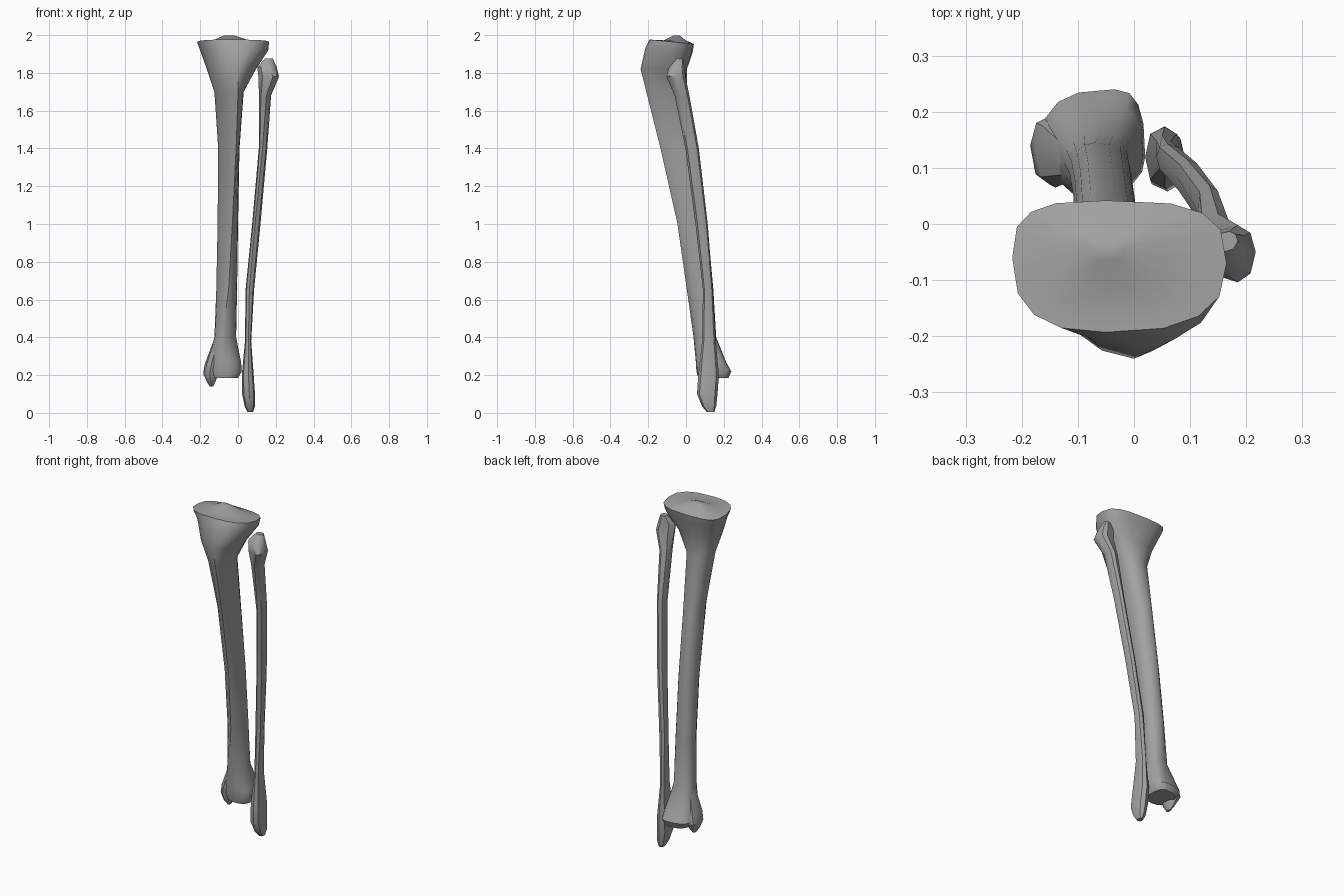
import bpy, bmesh, math

# Each section: z, then x,y of the front, right, back and left extremes, then corner fullness
TIBIA = [
    (.185, -.07, .065, .0, .12, -.04, .225, -.14, .13, 2.4),
    (.22, -.06, .055, .02, .12, -.035, .24, -.165, .14, 2.2),
    (.27, -.07, .052, .016, .12, -.04, .212, -.16, .14, 2.1),
    (.40, -.085, .04, -.01, .11, -.06, .16, -.125, .11, 1.9),
    (.65, -.05, .005, -.005, .09, -.07, .145, -.115, .09, 1.6),
    (1.0, -.03, -.045, .0, .055, -.065, .113, -.108, .05, 1.55),
    (1.4, -.01, -.135, .008, -.01, -.06, .062, -.105, -.01, 1.55),
    (1.7, .0, -.21, .03, -.08, -.05, .005, -.125, -.07, 1.65),
    (1.82, .0, -.24, .095, -.08, -.04, .005, -.165, -.07, 1.8),
    (1.92, .01, -.215, .16, -.07, -.05, .035, -.20, -.06, 2.2),
    (1.965, -.05, -.193, .165, -.07, -.05, .042, -.217, -.06, 2.6),
]
MALLEOLUS = [
    (.14, -.14, .105, -.13, .12, -.14, .135, -.15, .12, 2),
    (.165, -.145, .085, -.12, .12, -.145, .16, -.165, .12, 2),
    (.21, -.15, .07, -.10, .12, -.145, .195, -.185, .14, 2.2),
    (.26, -.14, .065, -.10, .12, -.13, .19, -.175, .135, 2.2),
    (.40, -.105, .08, -.09, .11, -.10, .14, -.123, .11, 2),
]
FIBULA = [
    (.005, .065, .11, .08, .13, .068, .15, .05, .13, 2.2),
    (.035, .063, .085, .09, .12, .065, .16, .035, .12, 2.3),
    (.10, .06, .058, .09, .11, .06, .167, .022, .11, 2.4),
    (.20, .055, .065, .083, .12, .055, .174, .02, .12, 2.4),
    (.38, .055, .085, .07, .12, .05, .158, .037, .12, 2.3),
    (.65, .06, .09, .085, .12, .06, .143, .04, .12, 2.2),
    (1.0, .09, .05, .119, .09, .095, .115, .075, .085, 2.1),
    (1.4, .13, -.003, .155, .035, .135, .068, .11, .03, 2.1),
    (1.68, .15, -.06, .175, -.02, .15, .018, .111, -.02, 2.2),
    (1.78, .185, -.104, .217, -.05, .185, -.002, .108, -.045, 2),
    (1.83, .165, -.09, .205, -.05, .175, -.008, .102, -.045, 2),
    (1.875, .16, -.05, .185, -.03, .17, -.013, .142, -.03, 2),
]

bone = bpy.data.materials.new("bone_grey")
bone.diffuse_color = (.36, .36, .36, 1)


def ring_points(sec, n, flat_back):
    """Closed section made of four superellipse quarters."""
    z = sec[0]
    ext = [sec[1:3], sec[3:5], sec[5:7], sec[7:9]]
    pts = []
    for q in range(4):
        a, b = ext[q], ext[(q + 1) % 4]
        p = sec[9] + (flat_back if q in (1, 2) else 0)
        # centre of the quarter: x from the front/back point, y from the side point
        c = (a[0], b[1]) if q % 2 == 0 else (b[0], a[1])
        for i in range(n):
            t = i / n * math.pi / 2
            u, v = math.cos(t) ** (2 / p), math.sin(t) ** (2 / p)
            pts.append([c[k] + (a[k] - c[k]) * u + (b[k] - c[k]) * v for k in (0, 1)] + [z])
    return pts


def loft(name, sections, n, flat_back=0, plateau=False):
    bm = bmesh.new()
    rings = [ring_points(s, n, flat_back) for s in sections]
    if plateau:
        # plateau leans back, then rises to the eminence
        for ring in rings[-2:]:
            for p in ring:
                p[2] -= .1 * (p[1] + .08)
        peak = (-.05, -.045)
        for f, z in ((.5, 1.972), (.14, 1.998)):
            rings.append([[peak[k] + (p[k] - peak[k]) * f for k in (0, 1)] + [z] for p in rings[len(sections) - 1]])
    loops = [[bm.verts.new(p) for p in ring] for ring in rings]
    for lo, hi in zip(loops, loops[1:]):
        m = len(lo)
        for i in range(m):
            j = (i + 1) % m
            bm.faces.new((lo[i], lo[j], hi[j], hi[i]))
    bm.faces.new(loops[0][::-1])
    bm.faces.new(loops[-1])
    bmesh.ops.recalc_face_normals(bm, faces=bm.faces)
    me = bpy.data.meshes.new(name)
    bm.to_mesh(me)
    bm.free()
    me.materials.append(bone)
    ob = bpy.data.objects.new(name, me)
    bpy.context.collection.objects.link(ob)
    bpy.ops.object.select_all(action='DESELECT')
    ob.select_set(True)
    bpy.context.view_layer.objects.active = ob
    bpy.ops.object.shade_smooth_by_angle(angle=math.radians(40))


# Shin bone with plateau, inner ankle knob, and the slender outer bone
loft("tibia", TIBIA, 4, flat_back=.5, plateau=True)
loft("medial_malleolus", MALLEOLUS, 2)
loft("fibula", FIBULA, 2)
